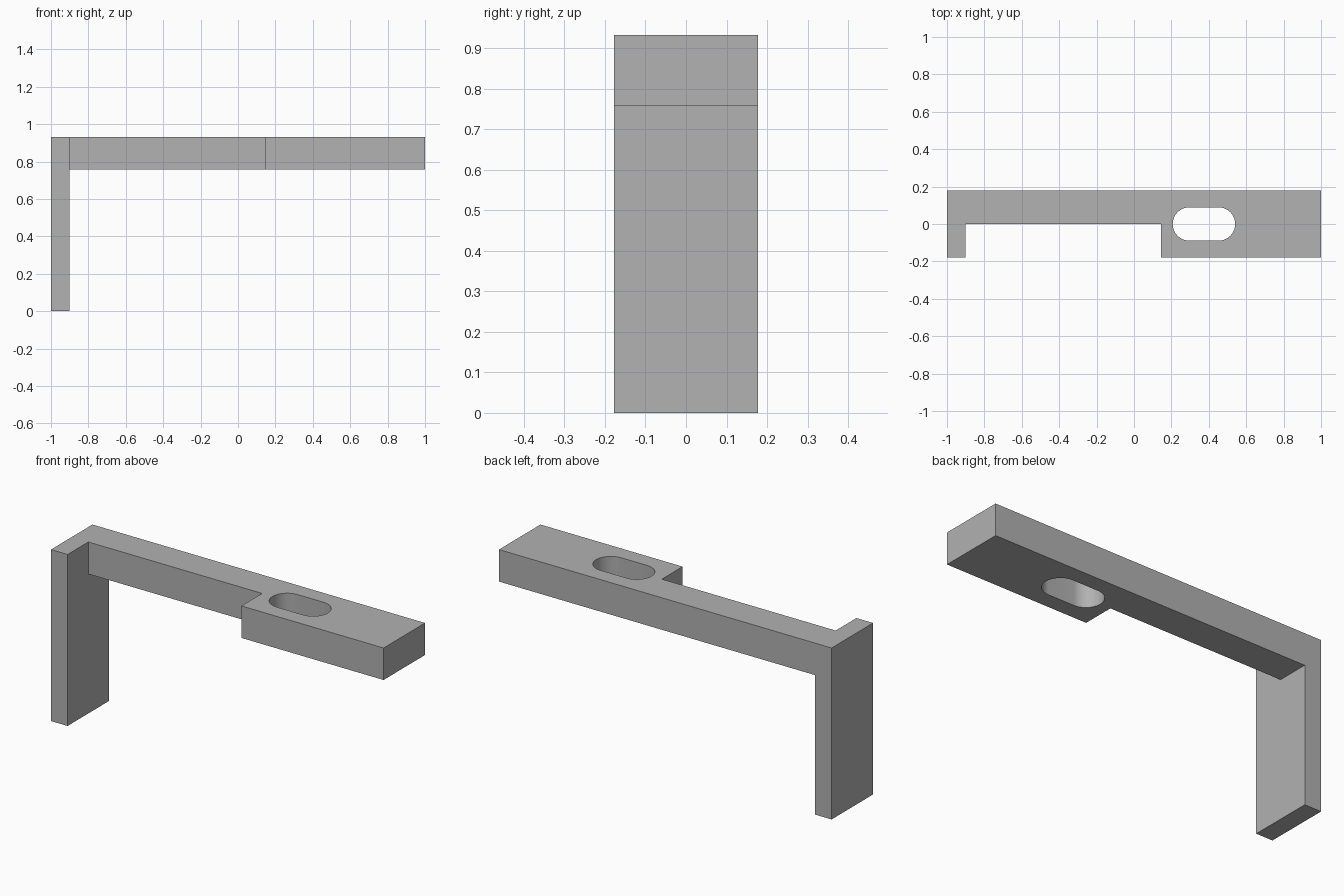
import bpy, bmesh, math
from mathutils import Matrix, Vector

cube = bpy.data.objects.get("Cube")
if cube:
    bpy.data.objects.remove(cube)

HALF, UNDER, TOP = 0.178, 0.758, 0.932
LEG_IN, STEP = -0.9, 0.145

grey = bpy.data.materials.new("plain_grey")
grey.use_nodes = True
colour = (0.445, 0.445, 0.445, 1)
grey.diffuse_color = colour
grey.node_tree.nodes["Principled BSDF"].inputs["Base Color"].default_value = colour


def make_object(name, bm):
    bmesh.ops.recalc_face_normals(bm, faces=bm.faces)
    mesh = bpy.data.meshes.new(name)
    bm.to_mesh(mesh)
    bm.free()
    mesh.materials.append(grey)
    obj = bpy.data.objects.new(name, mesh)
    bpy.context.collection.objects.link(obj)
    return obj


def extrude(bm, faces, dz):
    result = bmesh.ops.extrude_face_region(bm, geom=faces)
    moved = [v for v in result["geom"] if isinstance(v, bmesh.types.BMVert)]
    bmesh.ops.translate(bm, verts=moved, vec=(0, 0, dz))


def slot_cutter(name, radius, length, depth, matrix):
    """Rounded slot, long along local x, cutting along local z."""
    bm = bmesh.new()
    straight = length / 2 - radius
    steps = 24
    ring = []
    for side, start in ((1, -math.pi / 2), (-1, math.pi / 2)):
        for i in range(steps + 1):
            a = start + math.pi * i / steps
            ring.append(bm.verts.new((side * straight + radius * math.cos(a),
                                      radius * math.sin(a), -depth / 2)))
    extrude(bm, [bm.faces.new(ring)], depth)
    bm.transform(matrix)
    cutter = make_object(name, bm)
    cutter.hide_render = True
    return cutter


# Bracket: stepped arm with a leg drawn down from its end
bm = bmesh.new()
corner = bm.verts.new((LEG_IN, 0, UNDER))
back = bm.verts.new((LEG_IN, HALF, UNDER))


def point(x, y):
    return bm.verts.new((x, y, UNDER))


end = bm.faces.new([point(-1, -HALF), point(LEG_IN, -HALF), corner, back, point(-1, HALF)])
arm = bm.faces.new([corner, point(STEP, 0), point(STEP, -HALF),
                    point(1, -HALF), point(1, HALF), back])
# Keep the underside in place while raising the top
top = bmesh.ops.duplicate(bm, geom=[end, arm])
top_faces = [f for f in top["geom"] if isinstance(f, bmesh.types.BMFace)]
bmesh.ops.translate(bm, verts=list({v for f in top_faces for v in f.verts}),
                    vec=(0, 0, TOP - UNDER))
rims = [e for e in bm.edges if e.is_boundary]
bmesh.ops.bridge_loops(bm, edges=rims)
result = bmesh.ops.extrude_discrete_faces(bm, faces=[end])
foot = result["faces"][0]
bmesh.ops.translate(bm, verts=list(foot.verts), vec=(0, 0, -UNDER))
bmesh.ops.remove_doubles(bm, verts=bm.verts, dist=0.0001)
bmesh.ops.dissolve_limit(bm, angle_limit=0.01, verts=bm.verts, edges=bm.edges)
bracket = make_object("bracket", bm)

# Slots through the arm and the leg
cutters = [
    slot_cutter("arm_slot_cutter", 0.089, 0.334, 0.5,
                Matrix.Translation((0.374, 0, (UNDER + TOP) / 2))),
    slot_cutter("leg_slot_cutter", 0.112, 0.49, 0.3,
                Matrix.Translation((-0.95, 0, 0.392)) @ Matrix.Rotation(math.pi / 2, 4, "Y")),
]
for cutter in cutters:
    mod = bracket.modifiers.new(cutter.name, "BOOLEAN")
    mod.operation = "DIFFERENCE"
    mod.solver = "EXACT"
    mod.object = cutter

bpy.context.view_layer.objects.active = bracket
bracket.select_set(True)
for mod in list(bracket.modifiers):
    bpy.ops.object.modifier_apply(modifier=mod.name)
for cutter in cutters:
    bpy.data.objects.remove(cutter)

bpy.ops.object.shade_smooth_by_angle(angle=math.radians(30))
